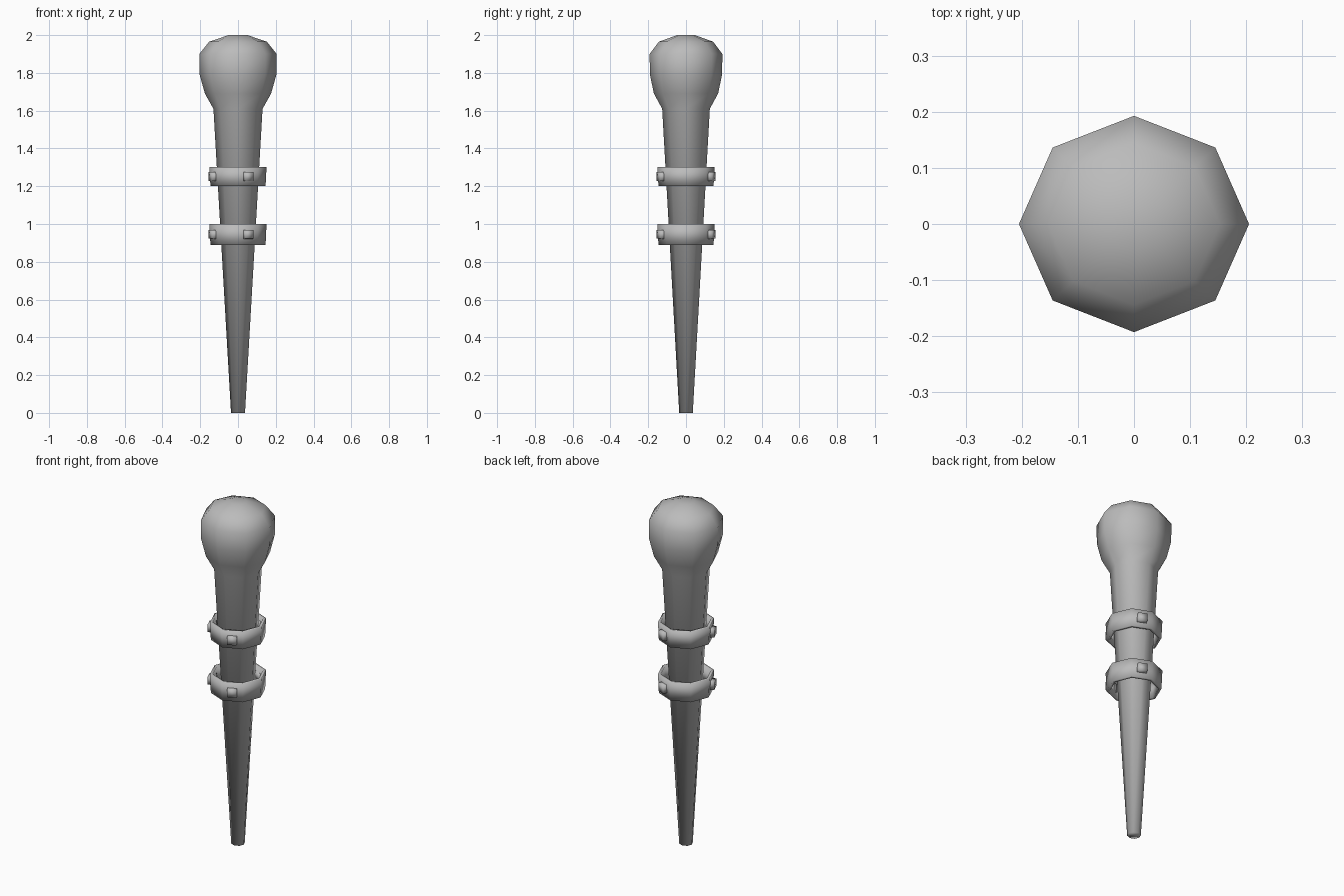
import bpy, bmesh
from math import sin, cos, radians, pi
from mathutils import Matrix

cube = bpy.data.objects.get("Cube")
if cube:
    bpy.data.objects.remove(cube, do_unlink=True)

grey = bpy.data.materials.new("plain_grey")
grey.use_nodes = True
colour = (0.5, 0.5, 0.5, 1)
grey.diffuse_color = colour
grey.node_tree.nodes["Principled BSDF"].inputs["Base Color"].default_value = colour

SIDES = 8


def finish(name, bm):
    """Turn a bmesh into a smooth grey object."""
    bmesh.ops.recalc_face_normals(bm, faces=bm.faces)
    mesh = bpy.data.meshes.new(name)
    bm.to_mesh(mesh)
    bm.free()
    mesh.materials.append(grey)
    for p in mesh.polygons:
        p.use_smooth = True
    obj = bpy.data.objects.new(name, mesh)
    bpy.context.collection.objects.link(obj)
    return obj


def lathe(name, profile, closed=False, y_scale=lambda z: 1):
    """Eight-sided loft of (radius, z) rings, capped or joined into a loop."""
    bm = bmesh.new()
    rings = [[bm.verts.new((r * cos(2 * pi * i / SIDES),
                            r * y_scale(z) * sin(2 * pi * i / SIDES), z))
              for i in range(SIDES)] for r, z in profile]
    pairs = list(zip(rings, rings[1:]))
    if closed:
        pairs.append((rings[-1], rings[0]))
    else:
        bm.faces.new(rings[0])
        bm.faces.new(rings[-1])
    for a, b in pairs:
        for i in range(SIDES):
            j = (i + 1) % SIDES
            bm.faces.new((a[i], a[j], b[j], b[i]))
    return finish(name, bm)


# Tapered shaft swelling into the rounded head
lathe("club_body",
      [(0.037, 0), (0.13, 1.61), (0.175, 1.69), (0.203, 1.79),
       (0.205, 1.9), (0.153, 1.965), (0.05, 2.0)],
      y_scale=lambda z: 0.94 if z > 1.75 else 0.97)

# Two loose bands, each with three square studs
for label, low, high in (("lower", 0.89, 1.0), ("upper", 1.2, 1.303)):
    lathe(label + "_band",
          [(0.146, low), (0.151, high), (0.135, high), (0.13, low)], closed=True)
    for n, angle in enumerate((-67.5, 67.5, 202.5)):
        bm = bmesh.new()
        bmesh.ops.create_cube(bm, size=1)
        bmesh.ops.scale(bm, vec=(0.04, 0.053, 0.05), verts=bm.verts)
        # narrow the outer face of the stud a little
        for v in bm.verts:
            if v.co.x > 0:
                v.co.y *= 0.9
                v.co.z *= 0.9
        place = (Matrix.Rotation(radians(angle), 4, "Z")
                 @ Matrix.Translation((0.139, 0, (low + high) / 2)))
        bmesh.ops.transform(bm, matrix=place, verts=bm.verts)
        finish(f"{label}_stud_{n + 1}", bm)
